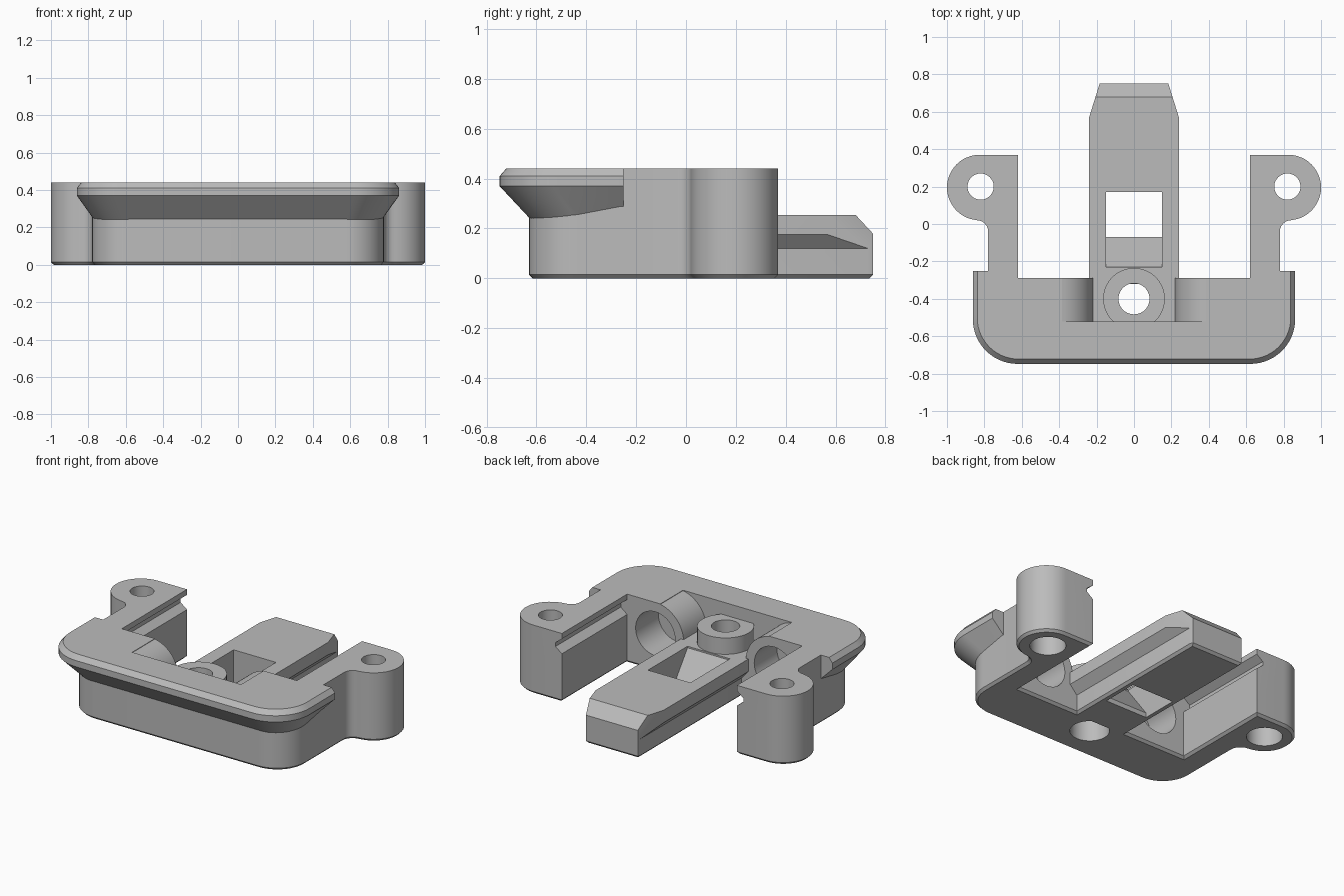
import bpy, bmesh
from math import sin, cos, radians, hypot
from mathutils import Vector

if "Cube" in bpy.data.objects:
    bpy.data.objects.remove(bpy.data.objects["Cube"])

grey = bpy.data.materials.new("plain_grey")
grey.use_nodes = True
GREY = (0.5, 0.5, 0.5, 1)
grey.diffuse_color = GREY
grey.node_tree.nodes["Principled BSDF"].inputs["Base Color"].default_value = GREY


def arc(cx, cy, r, a0, a1, n=12):
    angles = [radians(a0 + (a1 - a0) * i / n) for i in range(n + 1)]
    return [(cx + r * cos(a), cy + r * sin(a)) for a in angles]


def mirrored(half):
    """Close a half outline by mirroring it over x = 0."""
    return half + [(-x, y) for x, y in reversed(half)]


def to_object(name, bm):
    bmesh.ops.recalc_face_normals(bm, faces=bm.faces)
    mesh = bpy.data.meshes.new(name)
    bm.to_mesh(mesh)
    bm.free()
    mesh.materials.append(grey)
    obj = bpy.data.objects.new(name, mesh)
    bpy.context.collection.objects.link(obj)
    return obj


def prism(points, start, end, axis="z"):
    """Extrude a 2D outline along an axis."""
    place = {"z": lambda p, t: (p[0], p[1], t),
             "y": lambda p, t: (p[0], t, p[1]),
             "x": lambda p, t: (t, p[0], p[1])}[axis]
    bm = bmesh.new()
    lo = [bm.verts.new(place(p, start)) for p in points]
    hi = [bm.verts.new(place(p, end)) for p in points]
    bm.faces.new(lo)
    bm.faces.new(hi)
    for i in range(len(lo)):
        j = (i + 1) % len(lo)
        bm.faces.new((lo[i], lo[j], hi[j], hi[i]))
    bmesh.ops.recalc_face_normals(bm, faces=bm.faces)
    return bm


def circle(x, y, r):
    return arc(x, y, r, 0, 360, 40)[:-1]


def chamfer_bottom(bm, size=0.015):
    edges = [e for e in bm.edges if all(abs(v.co.z) < 1e-5 for v in e.verts)]
    bmesh.ops.bevel(bm, geom=edges, offset=size, segments=1, affect="EDGES")


def finish(obj, cutters=()):
    """Cut the part, then shade it with sharp edges kept."""
    for c in cutters:
        c.hide_render = True
        mod = obj.modifiers.new("cut", "BOOLEAN")
        mod.operation, mod.solver, mod.object = "DIFFERENCE", "EXACT", c
    if cutters:
        deps = bpy.context.evaluated_depsgraph_get()
        mesh = bpy.data.meshes.new_from_object(obj.evaluated_get(deps))
        obj.modifiers.clear()
        obj.data = mesh
    bpy.ops.object.select_all(action="DESELECT")
    obj.select_set(True)
    bpy.context.view_layer.objects.active = obj
    bpy.ops.object.shade_smooth_by_angle(angle=radians(30))


TOP, FLOOR, BACK, WALL = 0.44, 0.255, -0.29, -0.52
cut = lambda name, *args: to_object(name + "_cutter", prism(*args))

# U-shaped body with rounded front corners and screw ears
half = arc(0.58, -0.43, 0.2, -90, 0)
half += arc(0.84, -0.04, 0.06, 180, 90, 6)
half += arc(0.825, 0.195, 0.175, -90, 90, 24)[1:]
half += [(0.62, 0.37), (0.62, BACK)]
bm = prism(mirrored(half), 0, TOP)
chamfer_bottom(bm)
body = to_object("body", bm)

# Central recess between two rounded barrels
side = [(0.22, FLOOR)] + [(0.42 - 0.2 * cos(radians(a)), 0.24 + 0.2 * sin(radians(a)))
                          for a in range(10, 81, 5)]
side.append((side[-1][0], 0.6))
recess = cut("recess", mirrored(side), WALL, -0.2, "y")

# Blind bores and slide grooves on both sides
body_cuts = [recess]
groove = [(0.6, 0.31), (0.62, 0.31), (0.665, 0.345), (0.665, 0.37), (0.62, 0.405), (0.6, 0.405)]
for s in (-1, 1):
    body_cuts.append(cut("bore", circle(s * 0.42, 0.24, 0.14), WALL, -0.2, "y"))
    body_cuts.append(cut("groove", [(s * x, z) for x, z in groove], BACK, 0.5, "y"))
    body_cuts.append(cut("ear_hole", circle(s * 0.82, 0.2, 0.07), -0.1, 0.6))
    body_cuts.append(cut("ear_counterbore", circle(s * 0.82, 0.2, 0.105), -0.1, 0.25))
boss_hole = cut("boss_hole", circle(0, -0.4, 0.083), -0.1, 0.6)
body_cuts += [boss_hole, cut("boss_counterbore", circle(0, -0.4, 0.115), -0.1, 0.2)]

# Round screw boss in the recess
boss = to_object("screw_boss", prism(circle(0, -0.4, 0.165), 0.24, 0.36))
finish(body, body_cuts)
finish(boss, [boss_hole])


# Flared lip around the front
def u_path(hx, front, r, end):
    half = [(hx, end)] + arc(hx - r, front + r, r, 0, -90, 14)
    return mirrored(half)


outer = u_path(0.862, -0.748, 0.24, -0.25)
inset = u_path(0.838, -0.722, 0.22, -0.25)
inner = u_path(0.775, -0.625, 0.2, -0.25)
bm = bmesh.new()
rings = []
for o, i, b in zip(outer, inset, inner):
    drop = hypot(o[0] - b[0], o[1] - b[1])
    section = [(*o, 0.37), (*o, 0.41), (*i, TOP), (*b, TOP), (*b, 0.37 - drop)]
    rings.append([bm.verts.new(p) for p in section])
for r0, r1 in zip(rings, rings[1:]):
    for k in range(5):
        m = (k + 1) % 5
        bm.faces.new((r0[k], r0[m], r1[m], r1[k]))
bm.faces.new(rings[0])
bm.faces.new(rings[-1])
finish(to_object("front_lip", bm))

# Tongue with undercut sides, tapered end and sloped tip
section = [(0.19, 0), (0.19, 0.12), (0.24, 0.175), (0.24, FLOOR)]
bm = prism(mirrored(section), -0.32, 0.75, "y")
planes = [((0, 0.68, FLOOR), (0, 1, 0.93))]
planes += [((s * 0.24, 0.57, 0), (s * 0.16, 0.05, 0)) for s in (-1, 1)]
for co, normal in planes:
    bmesh.ops.bisect_plane(bm, geom=bm.verts[:] + bm.edges[:] + bm.faces[:], dist=1e-6,
                           plane_co=co, plane_no=Vector(normal).normalized(), clear_outer=True)
    bmesh.ops.holes_fill(bm, edges=[e for e in bm.edges if e.is_boundary])
chamfer_bottom(bm)
tongue = to_object("tongue", bm)

# Window through the tongue with a ramp at its front
window = [(-0.23, 0.4), (-0.23, 0.245), (-0.07, 0.03), (-0.07, -0.1), (0.17, -0.1), (0.17, 0.4)]
finish(tongue, [cut("window", window, -0.15, 0.15, "x")])

# Remove the used cutters
for obj in [o for o in bpy.data.objects if "_cutter" in o.name]:
    bpy.data.objects.remove(obj)
